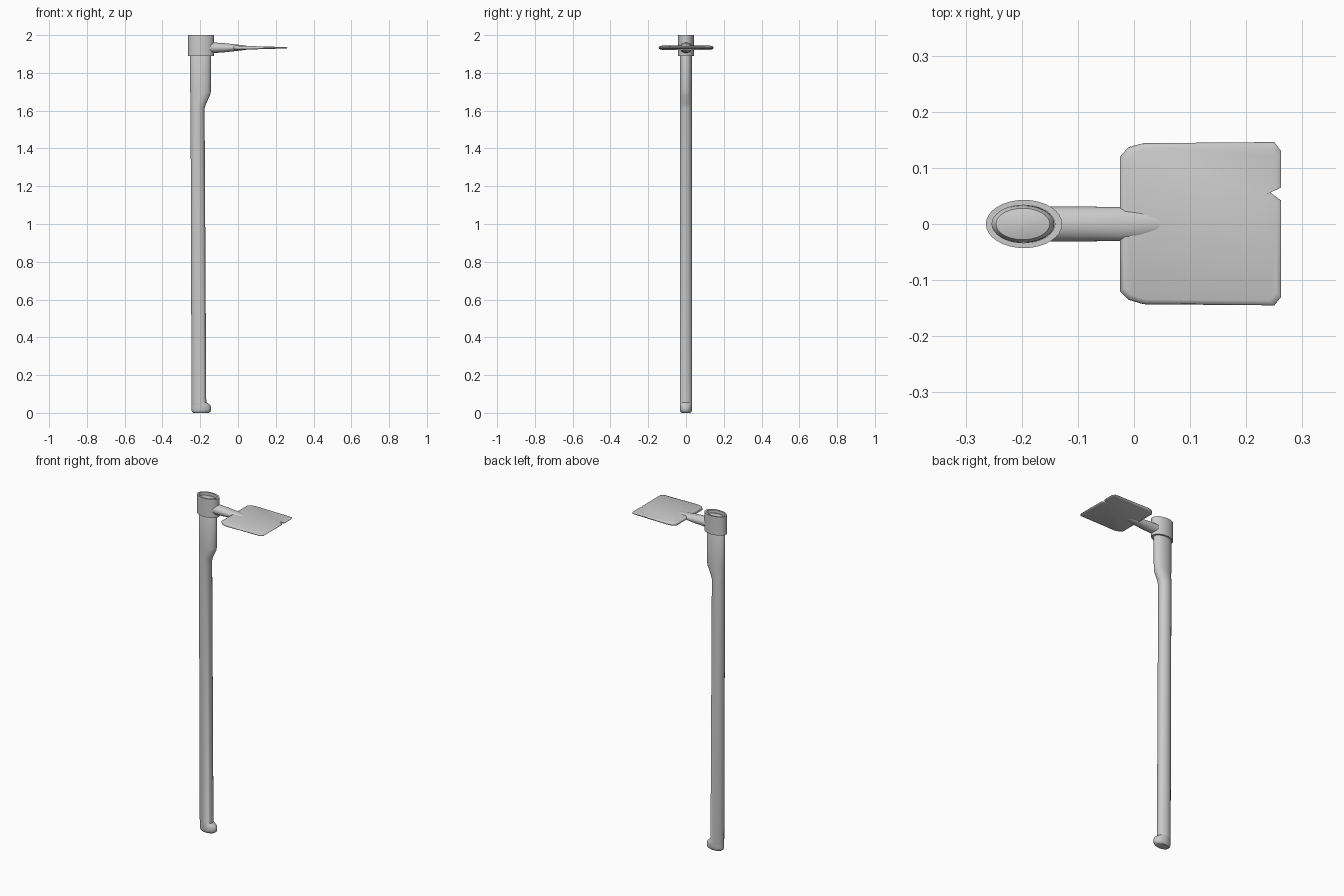
import bpy, bmesh, math

cube = bpy.data.objects.get("Cube")
if cube:
    bpy.data.objects.remove(cube, do_unlink=True)

SIDES = 32
grey = bpy.data.materials.new("plain grey")
grey.use_nodes = True
colour = (0.6, 0.6, 0.6, 1)
grey.diffuse_color = colour
grey.node_tree.nodes["Principled BSDF"].inputs["Base Color"].default_value = colour


def loft(name, rings, caps=True, closed=False, angle=40):
    """Skin a list of point rings into one smooth-shaded object."""
    bm = bmesh.new()
    loops = [[bm.verts.new(p) for p in ring] for ring in rings]
    pairs = list(zip(loops, loops[1:]))
    if closed:
        pairs.append((loops[-1], loops[0]))
    for a, b in pairs:
        for i in range(len(a)):
            j = (i + 1) % len(a)
            bm.faces.new((a[i], a[j], b[j], b[i]))
    if caps:
        bm.faces.new(loops[0][::-1])
        bm.faces.new(loops[-1])
    bmesh.ops.recalc_face_normals(bm, faces=bm.faces)
    mesh = bpy.data.meshes.new(name)
    bm.to_mesh(mesh)
    bm.free()
    mesh.materials.append(grey)
    obj = bpy.data.objects.new(name, mesh)
    bpy.context.collection.objects.link(obj)
    bpy.ops.object.select_all(action='DESELECT')
    obj.select_set(True)
    bpy.context.view_layer.objects.active = obj
    bpy.ops.object.shade_smooth_by_angle(angle=math.radians(angle))
    return obj


def turns():
    return [(math.cos(2 * math.pi * i / SIDES), math.sin(2 * math.pi * i / SIDES))
            for i in range(SIDES)]


def flat_ring(z, left, right, half_y):
    """Horizontal ellipse between two x limits."""
    mid, rad = (left + right) / 2, (right - left) / 2
    return [(mid + rad * c, half_y * s, z) for c, s in turns()]


# Long handle: hooked foot, straight shaft, wide oval head
handle = [
    (0.0, -0.237, -0.155, 0.024), (0.006, -0.244, -0.146, 0.030),
    (0.016, -0.246, -0.142, 0.033), (0.034, -0.246, -0.143, 0.033),
    (0.046, -0.246, -0.152, 0.033), (0.056, -0.246, -0.168, 0.033),
    (1.61, -0.251, -0.177, 0.033), (1.635, -0.251, -0.170, 0.033),
    (1.68, -0.252, -0.148, 0.033), (1.70, -0.253, -0.144, 0.033),
    (1.975, -0.254, -0.142, 0.033), (1.985, -0.246, -0.150, 0.028),
    (1.99, -0.220, -0.176, 0.012),
]
loft("handle", [flat_ring(*r) for r in handle])

# Open oval collar around the handle head
outer, inner = (-0.264, -0.128, 0.043), (-0.253, -0.141, 0.0335)
loft("collar", [flat_ring(1.89, *outer), flat_ring(2.0, *outer),
                flat_ring(2.0, *inner), flat_ring(1.89, *inner)],
     caps=False, closed=True)

# Tapered neck running into the blade
MID = 1.933
neck = [(-0.15, 0.031, 0.029), (-0.08, 0.031, 0.025), (-0.025, 0.030, 0.019),
        (0.01, 0.027, 0.015), (0.04, 0.020, 0.011), (0.075, 0.004, 0.004)]
loft("neck", [[(x, ry * c, MID + rz * s) for c, s in turns()] for x, ry, rz in neck])

# Wedge blade with cut corners and a nick in the cutting edge
outline = [(-0.025, -0.12), (-0.01, -0.135), (0.017, -0.143), (0.25, -0.145),
           (0.262, -0.13), (0.262, 0.042), (0.243, 0.056), (0.262, 0.065),
           (0.262, 0.13), (0.25, 0.146), (0.017, 0.144), (-0.01, 0.137),
           (-0.025, 0.12)]


def blade_ring(side, inset):
    """Outline shrunk towards its centre, lifted along the wedge slope."""
    ring = []
    for x, y in outline:
        px = 0.12 + (x - 0.12) * (1 - inset)
        half = 0.0115 - (px + 0.025) * 0.028
        ring.append((px, y * (1 - inset), MID + side * half))
    return ring


loft("blade", [blade_ring(-1, 0.06), blade_ring(-0.6, 0.01), blade_ring(0, 0),
               blade_ring(0.6, 0.01), blade_ring(1, 0.06)], angle=55)
